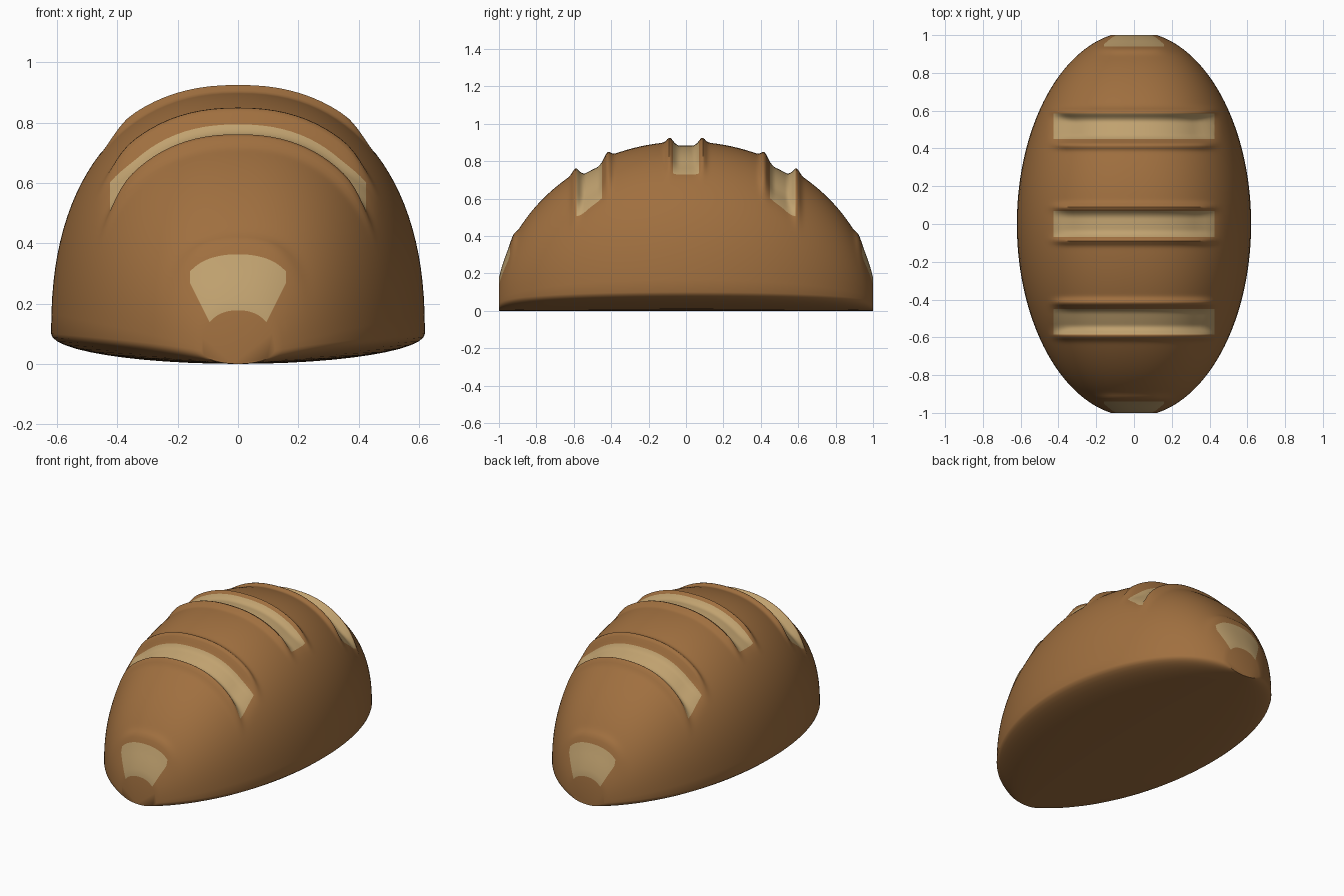
import bpy, bmesh, math
from mathutils import Vector

cube = bpy.data.objects.get("Cube")
if cube:
    bpy.data.objects.remove(cube, do_unlink=True)


def make_material(name, color):
    mat = bpy.data.materials.new(name)
    mat.use_nodes = True
    mat.diffuse_color = (*color, 1)
    bsdf = mat.node_tree.nodes["Principled BSDF"]
    bsdf.inputs["Base Color"].default_value = (*color, 1)
    bsdf.inputs["Roughness"].default_value = 0.8
    return mat


# Loaf proportions
WIDTH, HEIGHT, BELLY = 0.62, 0.905, 0.1
TOP_SEGS, BASE_SEGS = 56, 24
CUT_X, TIP_X, TIP_Y = 0.425, 0.16, 0.94
BANDS = [(-0.07, 0.07), (0.45, 0.585), (-0.585, -0.45)]


def smooth(value, low, high):
    t = max(0.0, min(1.0, (value - low) / (high - low)))
    return t * t * (3 - 2 * t)


def bump(distance, width):
    return math.exp(-(distance / width) ** 2)


def score_offset(y, x):
    """Raised lips and a shallow trough for each score across the crust."""
    a, offset = abs(y), 0.0
    for center, depth in ((0.0, 0.022), (0.505, 0.034)):
        d = abs(a - center)
        offset += 0.024 * bump(d - 0.088, 0.02)
        offset -= depth * (1 - smooth(d, 0.03, 0.085))
    offset *= 1 - smooth(abs(x), 0.34, 0.46)
    lip = 0.022 * bump(a - 0.925, 0.02)
    return offset + lip * (1 - smooth(abs(x), 0.1, 0.24))


def section(y):
    """Domed upper half and gently rounded underside at one station."""
    s = math.sqrt(1 - y * y / 1.04)
    w, h, base = WIDTH * s, HEIGHT * s, BELLY * math.sqrt(s)
    points = []
    for i in range(TOP_SEGS + 1):
        t = math.pi * i / TOP_SEGS
        c, n = math.cos(t), max(math.sin(t), 0.0)
        x = math.copysign(abs(c) ** (2 / 2.3), c) * w
        z = base + (h - base) * n ** (2 / 2.3)
        offset = score_offset(y, x)
        points.append((x + c * offset, y, z + n * offset))
    for i in range(1, BASE_SEGS):
        t = math.pi * i / BASE_SEGS
        points.append((-math.cos(t) * w, y, base * (1 - math.sin(t))))
    return points


# Lengthwise stations, with extra ones along the score edges
stations = {round(-1 + 0.01 * i, 3) for i in range(201)}
stations.update(edge for band in BANDS for edge in band)
stations = sorted(stations)

bm = bmesh.new()
rings = [[bm.verts.new(p) for p in section(y)] for y in stations]
count = len(rings[0])
for a, b in zip(rings, rings[1:]):
    for i in range(count):
        j = (i + 1) % count
        bm.faces.new((a[i], a[j], b[j], b[i]))
bm.faces.new(rings[0])
bm.faces.new(rings[-1])
bmesh.ops.recalc_face_normals(bm, faces=bm.faces[:])


def in_band(p):
    return p.z > 0.2 and any(lo < p.y < hi for lo, hi in BANDS)


def in_tip(p):
    return TIP_Y < abs(p.y) < 0.9999 and p.z > 0.1


def cut(rule, point, normal):
    faces = [f for f in bm.faces if rule(f.calc_center_median())]
    edges = {e for f in faces for e in f.edges}
    verts = {v for f in faces for v in f.verts}
    bmesh.ops.bisect_plane(bm, geom=[*faces, *edges, *verts], dist=1e-5,
                           plane_co=Vector(point), plane_no=Vector(normal))


# Clean outlines for the pale areas
for side in (-1, 1):
    cut(in_band, (side * CUT_X, 0, 0), (1, 0, 0))
    cut(in_tip, (side * TIP_X, 0, 0), (1, 0, 0))
    cut(in_tip, (side * 0.1, 0, 0.15), (side * 2, 0, -1))

for face in bm.faces:
    p = face.calc_center_median()
    face.smooth = True
    score = in_band(p) and abs(p.x) < CUT_X
    tip = in_tip(p) and abs(p.x) < TIP_X and p.z > 0.15 + 2 * (abs(p.x) - 0.1)
    face.material_index = int(score or (tip and p.z > 0.14))

mesh = bpy.data.meshes.new("bread_loaf")
bm.to_mesh(mesh)
bm.free()
mesh.materials.append(make_material("brown_crust", (0.35, 0.16, 0.05)))
mesh.materials.append(make_material("pale_crumb", (0.53, 0.36, 0.16)))
loaf = bpy.data.objects.new("bread_loaf", mesh)
bpy.context.collection.objects.link(loaf)

# Smooth crust with crisp end edges
bpy.ops.object.select_all(action="DESELECT")
loaf.select_set(True)
bpy.context.view_layer.objects.active = loaf
bpy.ops.object.shade_smooth_by_angle(angle=math.radians(50))
